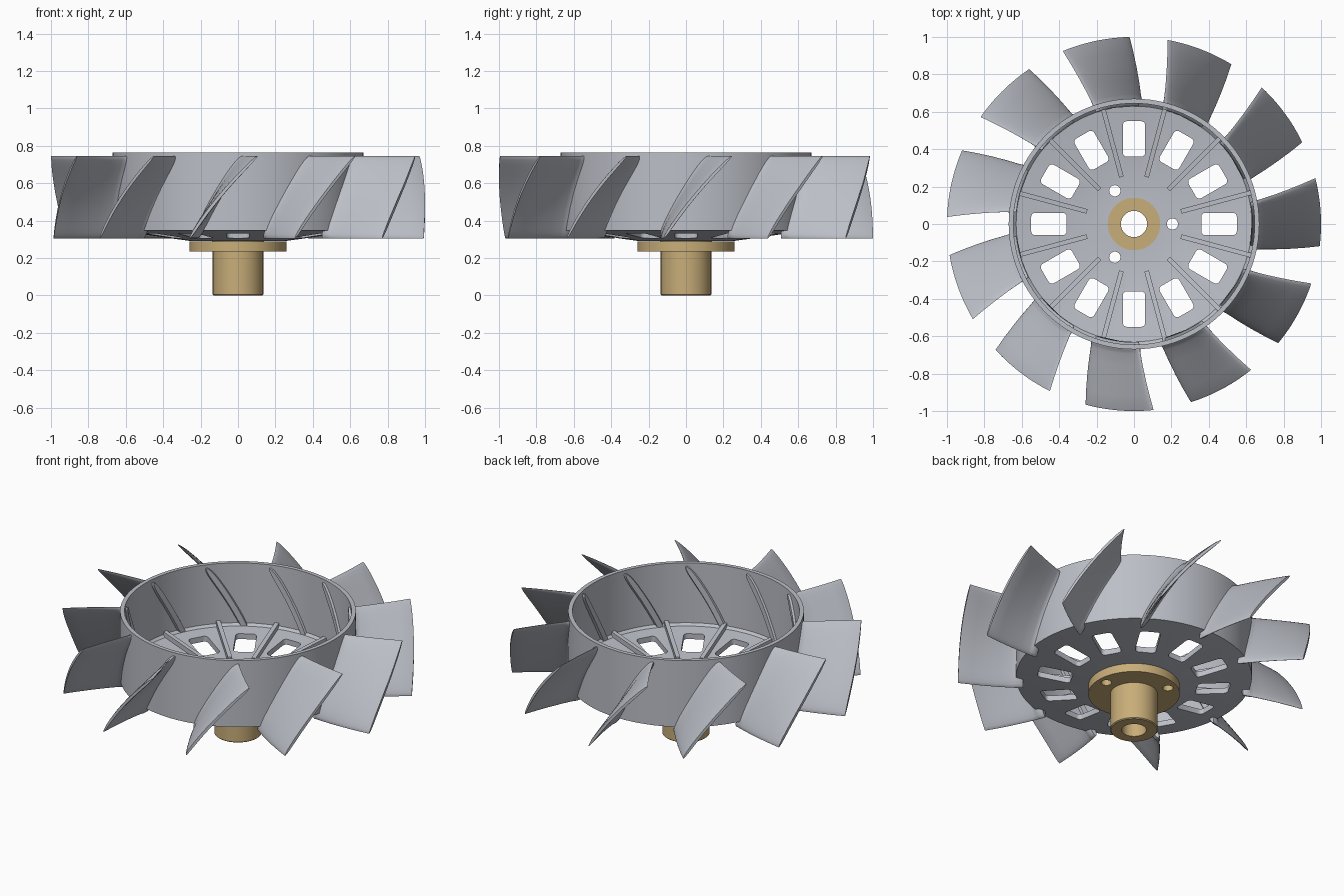
import bpy, bmesh
from math import sin, cos, pi, radians, sqrt, hypot
from mathutils import Matrix

cube = bpy.data.objects.get("Cube")
if cube:
    bpy.data.objects.remove(cube, do_unlink=True)


def material(name, colour):
    m = bpy.data.materials.new(name)
    m.use_nodes = True
    m.diffuse_color = (*colour, 1)
    m.node_tree.nodes["Principled BSDF"].inputs["Base Color"].default_value = (*colour, 1)
    return m


grey = material("light grey metal", (0.50, 0.52, 0.57))
brass = material("tan brass", (0.58, 0.42, 0.19))


def finish(name, bm, mat=None):
    bmesh.ops.recalc_face_normals(bm, faces=bm.faces)
    mesh = bpy.data.meshes.new(name)
    bm.to_mesh(mesh)
    bm.free()
    if mat:
        mesh.materials.append(mat)
    obj = bpy.data.objects.new(name, mesh)
    bpy.context.collection.objects.link(obj)
    return obj


def loft(bm, rings, closed=False, caps=True):
    """Skin a list of equal vertex loops."""
    loops = [[bm.verts.new(p) for p in ring] for ring in rings]
    n = len(loops[0])
    pairs = list(zip(loops, loops[1:]))
    if closed:
        pairs.append((loops[-1], loops[0]))
    for a, b in pairs:
        for i in range(n):
            j = (i + 1) % n
            bm.faces.new((a[i], a[j], b[j], b[i]))
    if caps and not closed:
        bm.faces.new(loops[0])
        bm.faces.new(loops[-1])


def revolve(name, profile, mat, steps=96):
    """Turn a closed (radius, height) profile about the z axis."""
    bm = bmesh.new()
    angles = [2 * pi * k / steps for k in range(steps)]
    loft(bm, [[(r * cos(a), r * sin(a), z) for r, z in profile] for a in angles], closed=True)
    return finish(name, bm, mat)


def prism(bm, outline, z0, z1):
    loft(bm, [[(x, y, z) for x, y in outline] for z in (z0, z1)])


def slot_outline(r0, r1, half, corner, angle):
    """Rounded rectangle lying along a radius."""
    pts = []
    for q, (x, y) in enumerate([(r1, half), (r0, half), (r0, -half), (r1, -half)]):
        cx = x - corner if x == r1 else x + corner
        cy = y - corner if y > 0 else y + corner
        for s in range(5):
            a = (q + s / 4) * pi / 2
            px, py = cx + corner * cos(a), cy + corner * sin(a)
            pts.append((px * cos(angle) - py * sin(angle), px * sin(angle) + py * cos(angle)))
    return pts


def cut(target, cutter):
    mod = target.modifiers.new("cut", "BOOLEAN")
    mod.operation, mod.solver, mod.object = "DIFFERENCE", "EXACT", cutter
    bpy.context.view_layer.update()
    result = bpy.data.meshes.new_from_object(
        target.evaluated_get(bpy.context.evaluated_depsgraph_get()))
    target.modifiers.clear()
    target.data = result


# Drum: outer wall with a shallow conical floor
drum = revolve("drum", [(0.14, 0.29), (0.25, 0.29), (0.67, 0.348), (0.67, 0.765),
                        (0.645, 0.765), (0.645, 0.39), (0.63, 0.376),
                        (0.25, 0.325), (0.14, 0.325)], grey)

# Flanged bushing with a bore
bushing = revolve("bushing", [(0.07, 0), (0.13, 0), (0.135, 0.005), (0.135, 0.235),
                              (0.26, 0.235), (0.26, 0.288), (0.14, 0.288),
                              (0.14, 0.326), (0.07, 0.326)], brass)

# Cutters for floor windows and bolt holes
bm = bmesh.new()
for k in range(12):
    prism(bm, slot_outline(0.36, 0.55, 0.06, 0.022, k * pi / 6), 0.2, 0.5)
window_cutter = finish("window_cutter", bm)
bm = bmesh.new()
for k in range(3):
    a = k * 2 * pi / 3
    ring = [i * pi / 12 for i in range(24)]
    prism(bm, [(0.205 * cos(a) + 0.03 * cos(t), 0.205 * sin(a) + 0.03 * sin(t))
               for t in ring], 0.1, 0.5)
bolt_cutter = finish("bolt_cutter", bm)

cut(drum, window_cutter)
cut(drum, bolt_cutter)
cut(bushing, bolt_cutter)
for c in (window_cutter, bolt_cutter):
    bpy.data.objects.remove(c, do_unlink=True)

# Radial ribs between the windows
bm = bmesh.new()
side = [(0.26, 0.315), (0.65, 0.365), (0.65, 0.408), (0.26, 0.356)]
for k in range(12):
    turn = Matrix.Rotation((k + 0.5) * pi / 6, 4, "Z")
    loft(bm, [[turn @ Matrix.Translation((r, y, z)).translation for r, z in side]
              for y in (-0.0125, 0.0125)])
ribs = finish("floor_ribs", bm, grey)

# Blades: twisted, bowed sections lofted outward from the wall
Z0, Z1, STEPS = 0.305, 0.745, 16


def camber(r, t):
    """Arc angle and height along the blade's middle line."""
    u = (r - 0.66) / 0.34
    low, high = radians(-15.2 + 4.7 * u), radians(7.0 + 3.5 * u)
    return low + (high - low) * (t - 0.25 * t * (1 - t)), Z0 + (Z1 - Z0) * t


def section(r, half, base):
    pts = []
    for k in range(2 * STEPS):
        t = (1 - cos(pi * k / STEPS)) / 2
        a, z = camber(r, t)
        a1, z1 = camber(r, t + 0.01)
        ds, dz = (a1 - a) * r, z1 - z
        length = hypot(ds, dz)
        h = half * sqrt(max(0, 1 - (2 * t - 1) ** 6)) * (1 if k < STEPS else -1)
        a += base + h * dz / length / r
        pts.append((r * cos(a), r * sin(a), z - h * ds / length))
    return pts


stations = [(0.632, 0.016), (0.645, 0.022), (0.668, 0.024), (0.678, 0.018), (0.695, 0.0145),
            (0.76, 0.0135), (0.84, 0.0125), (0.92, 0.0115), (0.99, 0.0105), (1.0, 0.008)]
for k in range(11):
    base = radians(3.7) + k * 2 * pi / 11
    bm = bmesh.new()
    loft(bm, [section(r, half, base) for r, half in stations])
    finish(f"blade_{k + 1}", bm, grey)

# Smooth shading with sharp edges kept
bpy.ops.object.select_all(action="DESELECT")
for obj in bpy.context.collection.objects:
    if obj.type == "MESH" and obj.name != "floor_ribs":
        obj.select_set(True)
        bpy.context.view_layer.objects.active = obj
bpy.ops.object.shade_smooth_by_angle(angle=radians(35))
